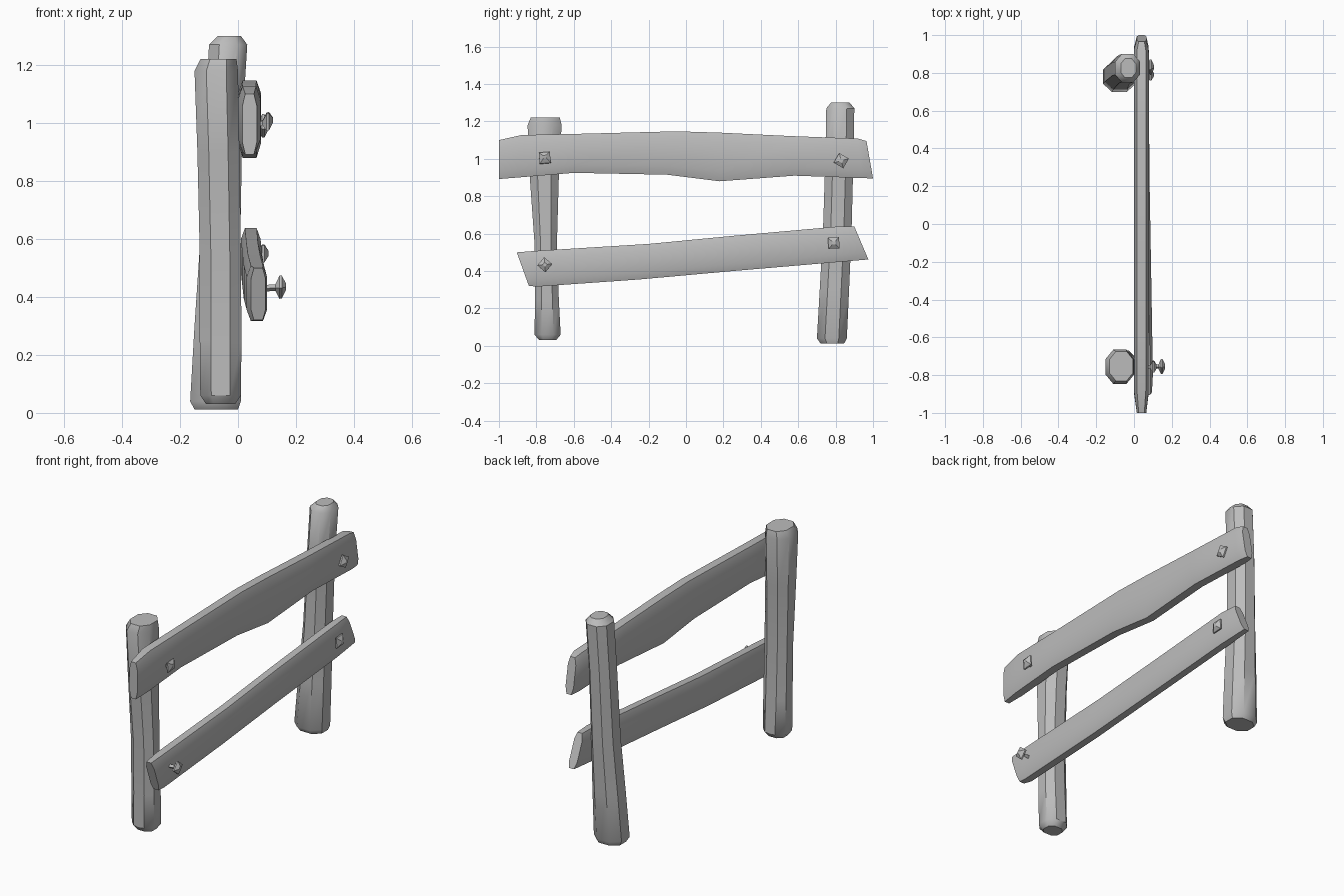
import bpy, bmesh, math
from mathutils import Vector

if "Cube" in bpy.data.objects:
    bpy.data.objects.remove(bpy.data.objects["Cube"], do_unlink=True)

grey = bpy.data.materials.new("weathered grey")
grey.use_nodes = True
COLOUR = (0.5, 0.5, 0.5, 1)
grey.diffuse_color = COLOUR
grey.node_tree.nodes["Principled BSDF"].inputs["Base Color"].default_value = COLOUR


def loft(name, rings, angle=40):
    """Skin a closed tube through rings of points and cap both ends."""
    bm = bmesh.new()
    loops = [[bm.verts.new(p) for p in ring] for ring in rings]
    n = len(loops[0])
    for a, b in zip(loops, loops[1:]):
        for i in range(n):
            bm.faces.new((a[i], a[(i + 1) % n], b[(i + 1) % n], b[i]))
    bm.faces.new(loops[0])
    bm.faces.new(loops[-1])
    bmesh.ops.recalc_face_normals(bm, faces=bm.faces)
    mesh = bpy.data.meshes.new(name)
    bm.to_mesh(mesh)
    bm.free()
    mesh.materials.append(grey)
    obj = bpy.data.objects.new(name, mesh)
    bpy.context.collection.objects.link(obj)
    bpy.ops.object.select_all(action="DESELECT")
    obj.select_set(True)
    bpy.context.view_layer.objects.active = obj
    bpy.ops.object.shade_smooth_by_angle(angle=math.radians(angle))
    return obj


def octagon(u0, u1, v0, v1, cut):
    """Rectangle with its corners cut off, as (u, v) pairs."""
    cu, cv = (u1 - u0) * cut, (v1 - v0) * cut
    return [(u0 + cu, v0), (u1 - cu, v0), (u1, v0 + cv), (u1, v1 - cv),
            (u1 - cu, v1), (u0 + cu, v1), (u0, v1 - cv), (u0, v0 + cv)]


def post(name, sections):
    # section: height, x range, y range
    rings = [[(x, y, z) for x, y in octagon(x0, x1, y0, y1, 0.27)]
             for z, x0, x1, y0, y1 in sections]
    return loft(name, rings)


def rail(name, sections):
    # section: y at bottom, y at top, z range, x range
    rings = []
    for yb, yt, z0, z1, x0, x1 in sections:
        ring = []
        for x, z in octagon(x0, x1, z0, z1, 0.2):
            t = (z - z0) / (z1 - z0)
            ring.append((x, yb + (yt - yb) * t, z))
        rings.append(ring)
    return loft(name, rings)


def nail(name, base, tip, size, turn):
    """Thin shank with a faceted square head, driven along x."""
    base, tip = Vector(base), Vector(tip)
    side = Vector((0, 1, 0))
    up = Vector((0, 0, 1))
    axis = (tip - base).normalized()
    rings = []
    for back, r in ((None, 0.3), (0.036, 0.28), (0.022, 1.0), (0.014, 1.0), (0, 0.3)):
        centre = base if back is None else tip - axis * back
        rings.append([centre + (side * math.cos(a) + up * math.sin(a)) * r * size
                      for a in (math.radians(turn + 90 * k) for k in range(4))])
    return loft(name, rings, 30)


# Posts
post("front_post", [
    (0.03, -0.11, -0.01, -0.785, -0.695),
    (0.06, -0.13, 0.01, -0.81, -0.67),
    (0.25, -0.132, 0.012, -0.807, -0.68),
    (0.55, -0.132, 0.01, -0.81, -0.69),
    (0.90, -0.14, 0.005, -0.835, -0.68),
    (1.18, -0.15, 0.0, -0.847, -0.665),
    (1.22, -0.13, -0.005, -0.83, -0.675)])
post("back_post", [
    (0.012, -0.15, 0.0, 0.72, 0.845),
    (0.04, -0.165, 0.01, 0.70, 0.86),
    (0.30, -0.15, 0.01, 0.715, 0.872),
    (0.60, -0.13, 0.008, 0.732, 0.885),
    (1.00, -0.115, 0.015, 0.745, 0.895),
    (1.27, -0.10, 0.032, 0.75, 0.90),
    (1.30, -0.07, 0.01, 0.775, 0.875)])

# Rails
rail("upper_rail", [
    (-1.0, -1.0, 0.892, 1.10, 0.015, 0.065),
    (-0.90, -0.88, 0.90, 1.127, 0.0, 0.078),
    (-0.60, -0.60, 0.925, 1.133, 0.0, 0.078),
    (-0.10, -0.05, 0.915, 1.147, 0.0, 0.08),
    (0.18, 0.18, 0.88, 1.14, 0.0, 0.08),
    (0.58, 0.55, 0.91, 1.122, 0.0, 0.08),
    (0.94, 0.92, 0.897, 1.108, 0.0, 0.078),
    (1.0, 0.965, 0.895, 1.095, 0.015, 0.065)])
rail("lower_rail", [
    (-0.84, -0.905, 0.32, 0.50, 0.045, 0.095),
    (-0.79, -0.80, 0.317, 0.508, 0.03, 0.10),
    (-0.25, -0.20, 0.355, 0.545, 0.02, 0.09),
    (0.25, 0.25, 0.40, 0.588, 0.015, 0.082),
    (0.80, 0.80, 0.447, 0.637, 0.01, 0.078),
    (0.975, 0.90, 0.462, 0.638, 0.015, 0.065)])

# Nails
nail("upper_front_nail", (0.03, -0.755, 0.985), (0.12, -0.755, 1.01), 0.042, 50)
nail("upper_back_nail", (0.03, 0.83, 0.99), (0.105, 0.83, 0.99), 0.042, 15)
nail("lower_front_nail", (0.03, -0.755, 0.425), (0.165, -0.755, 0.435), 0.04, 5)
nail("lower_back_nail", (0.03, 0.79, 0.55), (0.105, 0.79, 0.55), 0.042, 48)
